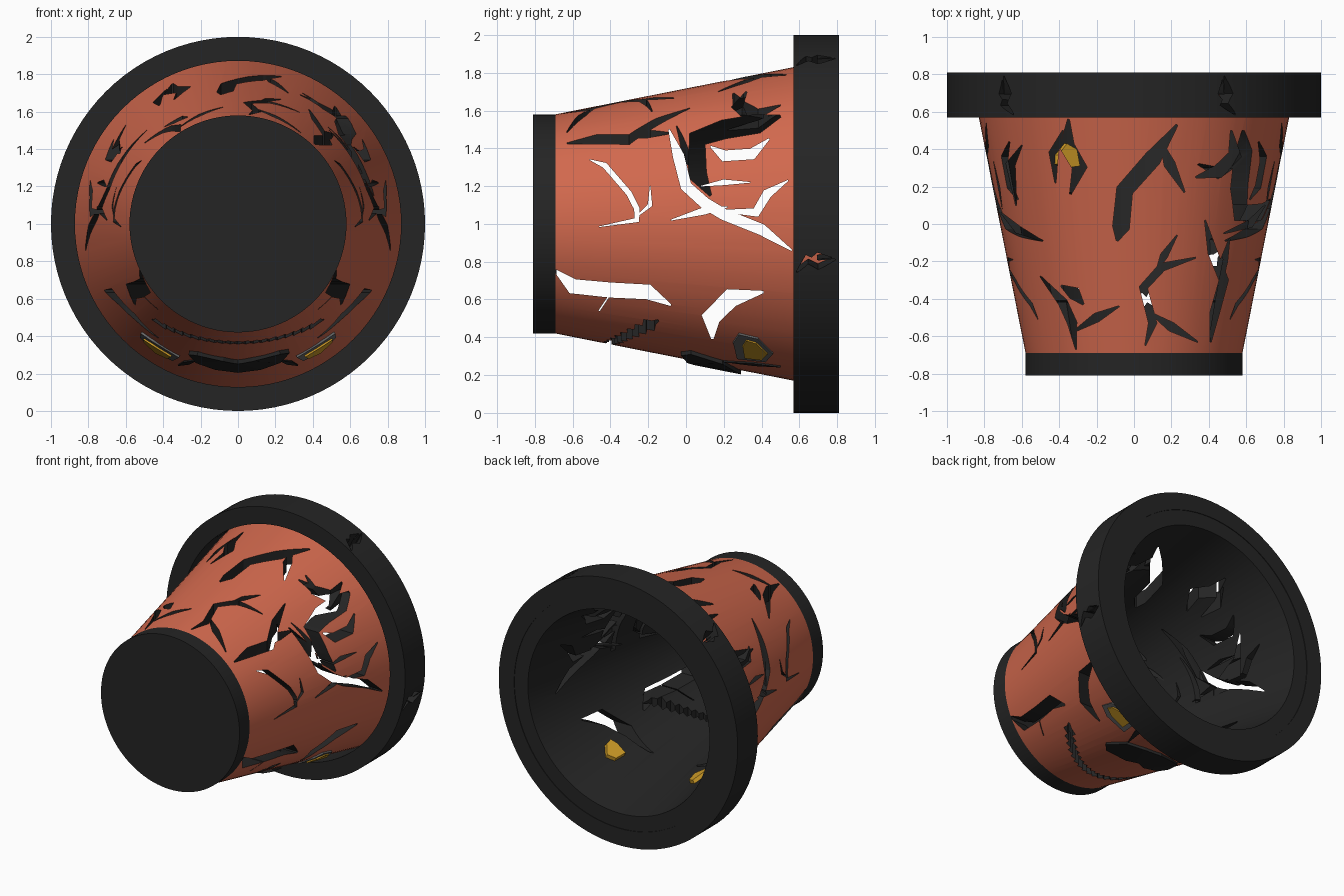
import bpy, bmesh, math
from mathutils import Vector

if "Cube" in bpy.data.objects:
    bpy.data.objects.remove(bpy.data.objects["Cube"])

def material(name, rgb):
    m = bpy.data.materials.new(name)
    m.diffuse_color = (*rgb, 1)
    m.use_nodes = True
    m.node_tree.nodes["Principled BSDF"].inputs["Base Color"].default_value = m.diffuse_color
    return m

TERRACOTTA = material("terracotta", (0.64, 0.14, 0.075))
BLACK = material("charcoal", (0.018, 0.018, 0.018))
GREY = material("grey", (0.14, 0.14, 0.14))
YELLOW = material("amber", (0.62, 0.33, 0.02))

def finish(name, bm, mats):
    bmesh.ops.recalc_face_normals(bm, faces=bm.faces)
    mesh = bpy.data.meshes.new(name)
    bm.to_mesh(mesh)
    bm.free()
    for m in mats:
        mesh.materials.append(m)
    ob = bpy.data.objects.new(name, mesh)
    bpy.context.collection.objects.link(ob)
    return ob

# Ring turned round the y axis; one material index per profile edge
def ring(name, profile, indices, mats, n=96):
    bm = bmesh.new()
    rows = [[bm.verts.new((r * math.cos(2 * math.pi * i / n), y, 1 + r * math.sin(2 * math.pi * i / n)))
             for i in range(n)] for y, r in profile]
    for k in range(len(rows)):
        a, b = rows[k], rows[(k + 1) % len(rows)]
        for i in range(n):
            j = (i + 1) % n
            bm.faces.new((a[i], a[j], b[j], b[i])).material_index = indices[k]
    return finish(name, bm, mats)

# Mappings from flat (u, v, depth) to space
def side(u, v, d):
    return Vector((d, u, v))

def vertical(u, v, d):
    return Vector((u, v, d))

def cone_radius(y):
    return 0.58 + 0.198 * (y + 0.69)

def wrapped(angle, flat_radius=None):
    def f(u, v, d):
        r = flat_radius or cone_radius(v)
        a = math.radians(angle) + u / r
        return Vector(((r + d) * math.cos(a), v, 1 + (r + d) * math.sin(a)))
    return f

# Solid tapering stroke along a path
def stroke(name, pts, width, mapping, d0, d1, mats, index=0, jag=False, taper=0.12):
    bm = bmesh.new()
    p = [Vector(q) for q in pts]
    rows = []
    for i, c in enumerate(p):
        t0 = (c - p[i - 1]).normalized() if i else Vector((0, 0))
        t1 = (p[i + 1] - c).normalized() if i < len(p) - 1 else Vector((0, 0))
        t = (t0 + t1).normalized()
        n = Vector((-t.y, t.x))
        w = width / 2 * (taper if i in (0, len(p) - 1) else 1)
        if jag and i % 2:
            w *= 0.35
        a, b = c + n * w, c - n * w
        rows.append([bm.verts.new(mapping(q.x, q.y, d)) for q, d in ((a, d0), (b, d0), (b, d1), (a, d1))])
    for a, b in zip(rows, rows[1:]):
        for i in range(4):
            j = (i + 1) % 4
            bm.faces.new((a[i], a[j], b[j], b[i]))
    bm.faces.new(rows[0])
    bm.faces.new(rows[-1])
    for f in bm.faces:
        f.material_index = index
    return finish(name, bm, mats)

def plate(name, pts, mapping, d0, d1, mat):
    bm = bmesh.new()
    lo, hi = [[bm.verts.new(mapping(u, v, d)) for u, v in pts] for d in (d0, d1)]
    bm.faces.new(lo)
    bm.faces.new(hi)
    for i in range(len(pts)):
        j = (i + 1) % len(pts)
        bm.faces.new((lo[i], lo[j], hi[j], hi[i]))
    return finish(name, bm, [mat])

def carve(ob, cutters):
    for c in cutters:
        m = ob.modifiers.new("crack", 'BOOLEAN')
        m.operation, m.solver, m.object = 'DIFFERENCE', 'EXACT', c
    bpy.context.view_layer.update()
    ev = ob.evaluated_get(bpy.context.evaluated_depsgraph_get())
    mesh = bpy.data.meshes.new_from_object(ev)
    ob.modifiers.clear()
    ob.data = mesh
    for c in cutters:
        bpy.data.objects.remove(c)

# Pot wall, rim and base
POT = [TERRACOTTA, BLACK]
wall = ring("pot_wall", [(-0.69, 0.58), (0.805, 0.876), (0.805, 0.76), (-0.69, 0.48)], [0, 1, 1, 1], POT)
rim = ring("rim", [(0.57, 0.872), (0.57, 1), (0.81, 1), (0.81, 0.872)], [0, 0, 0, 0], [BLACK])
bpy.ops.mesh.primitive_cylinder_add(vertices=96, radius=0.58, depth=0.125,
                                    location=(0, -0.7475, 1), rotation=(math.pi / 2, 0, 0))
base = bpy.context.object
base.name = "base"
base.data.materials.append(BLACK)

# Cracks through both flanks (y, z)
FLANKS = [
    (0.03, [(-0.51, 1.34), (-0.43, 1.31), (-0.3, 1.16), (-0.26, 1.08), (-0.26, 1.02), (-0.46, 0.985)]),
    (0.025, [(-0.27, 1.03), (-0.19, 1.1), (-0.19, 1.2)]),
    (0.06, [(-0.09, 1.5), (-0.04, 1.36), (0, 1.2), (0.1, 1.11), (0.2, 1.05), (0.4, 0.97), (0.56, 0.86)]),
    (0.04, [(-0.08, 1.02), (0.1, 1.07), (0.22, 1.09)]),
    (0.05, [(0.16, 1.07), (0.37, 1.06), (0.43, 1.16), (0.54, 1.23)]),
    (0.03, [(0.08, 1.2), (0.2, 1.22), (0.34, 1.22)]),
    (0.06, [(0.13, 1.41), (0.2, 1.36), (0.35, 1.37), (0.44, 1.45)]),
    (0.08, [(-0.7, 0.76), (-0.6, 0.67), (-0.4, 0.65), (-0.2, 0.64), (-0.08, 0.57)]),
    (0.06, [(-0.38, 0.66), (-0.46, 0.54)]),
    (0.1, [(0.41, 0.64), (0.24, 0.61), (0.13, 0.5), (0.14, 0.39)]),
]
# Large break on the right flank only
RIGHT = [(0.1, [(0.5, 1.57), (0.38, 1.53), (0.2, 1.5), (0.06, 1.45), (0.06, 1.26), (0.13, 1.15)]),
         (0.06, [(0.34, 1.53), (0.27, 1.62), (0.32, 1.7)])]
# Cracks in the upper half (x, y)
UPPER = [
    (0.09, [(0.23, 0.53), (0.1, 0.35), (-0.05, 0.18), (-0.07, -0.02), (-0.09, -0.09)]),
    (0.06, [(0.14, 0.45), (0.19, 0.32), (0.27, 0.17)]),
    (0.08, [(-0.35, 0.56), (-0.36, 0.42), (-0.29, 0.3), (-0.34, 0.16)]),
    (0.05, [(-0.38, 0.5), (-0.43, 0.38), (-0.42, 0.22)]),
    (0.045, [(0.33, -0.18), (0.15, -0.23), (0.05, -0.34), (0.1, -0.53), (0.06, -0.65)]),
    (0.04, [(0.12, -0.25), (0.16, -0.17), (0.23, -0.06)]),
    (0.05, [(0.08, -0.47), (0.2, -0.55), (0.34, -0.63)]),
    (0.05, [(-0.5, -0.28), (-0.38, -0.42), (-0.33, -0.53), (-0.31, -0.67)]),
    (0.05, [(-0.33, -0.58), (-0.2, -0.5), (-0.08, -0.44)]),
    (0.07, [(-0.39, -0.33), (-0.32, -0.37), (-0.27, -0.43)]),
    (0.05, [(0.38, 0.02), (0.42, -0.15), (0.48, -0.3), (0.43, -0.48), (0.41, -0.63)]),
    (0.04, [(0.51, -0.08), (0.48, -0.2), (0.47, -0.32)]),
    (0.07, [(0.33, 0.25), (0.45, 0.28), (0.54, 0.37), (0.52, 0.5)]),
    (0.05, [(-0.6, 0.42), (-0.66, 0.32), (-0.63, 0.1)]),
    (0.04, [(-0.71, 0.06), (-0.62, -0.03), (-0.49, -0.09)]),
    (0.04, [(0.7, 0.1), (0.62, 0.0), (0.48, -0.05)]),
]
cuts = []
for table, mapping, d0, d1 in ((FLANKS, side, -1.2, 1.2), (RIGHT, side, 0, 1.2), (UPPER, vertical, 1, 2.2)):
    cuts += [stroke("cutter", pts, w, mapping, d0, d1, POT, 1) for w, pts in table]

# Jagged smile underneath
smile = [(x, -0.41 + 1.25 * x * x) for x in (-0.46 + 0.023 * i for i in range(41))]
cuts.append(stroke("cutter", smile, 0.08, vertical, -0.2, 0.9, POT, 1, jag=True))
carve(wall, cuts)

# Chips in the rim that bare the pot wall
chips = []
for angle in (60, -12, 133):
    f = wrapped(angle, 1.0)
    for w, pts in ((0.05, [(-0.05, 0.585), (0.02, 0.64), (-0.01, 0.7), (0.02, 0.79)]),
                   (0.035, [(0.0, 0.64), (0.04, 0.7), (0.03, 0.77)])):
        chips.append(stroke("cutter", pts, w, f, -0.15, 0.1, [BLACK]))
carve(rim, chips)

# Eyes: grey surround with an amber centre that shows inside too
for s, label in ((1, "right"), (-1, "left")):
    f = wrapped(-90 + s * 32)
    outer = [(-0.11, 0.27), (0.05, 0.25), (0.13, 0.28), (0.12, 0.38), (0.01, 0.46), (-0.09, 0.42)]
    inner = [(-0.07, 0.31), (0.04, 0.3), (0.1, 0.32), (0.09, 0.37), (0.01, 0.43), (-0.06, 0.4)]
    plate(label + "_eye_surround", [(s * u, v) for u, v in outer], f, -0.05, 0.012, GREY)
    plate(label + "_eye", [(s * u, v) for u, v in inner], f, -0.14, 0.02, YELLOW)
    # Dark crease running from the eye to the muzzle
    stroke(label + "_crease", [(s * 0.13 * -1, 0.5), (s * -0.16, 0.36), (s * -0.2, 0.2)], 0.035,
           f, -0.02, 0.008, [BLACK])

# Dark muzzle plate underneath
stroke("muzzle", [(-0.24, 0.02), (-0.15, 0.1), (-0.07, 0.15), (0, 0.17), (0.07, 0.15), (0.15, 0.1), (0.25, 0.0)],
       0.24, wrapped(-90), -0.04, 0.022, [BLACK], taper=0.3)

# Smooth the turned parts, keep edges crisp
bpy.ops.object.select_all(action='DESELECT')
for ob in (wall, rim, base):
    ob.select_set(True)
bpy.context.view_layer.objects.active = wall
bpy.ops.object.shade_smooth_by_angle(angle=math.radians(30))
